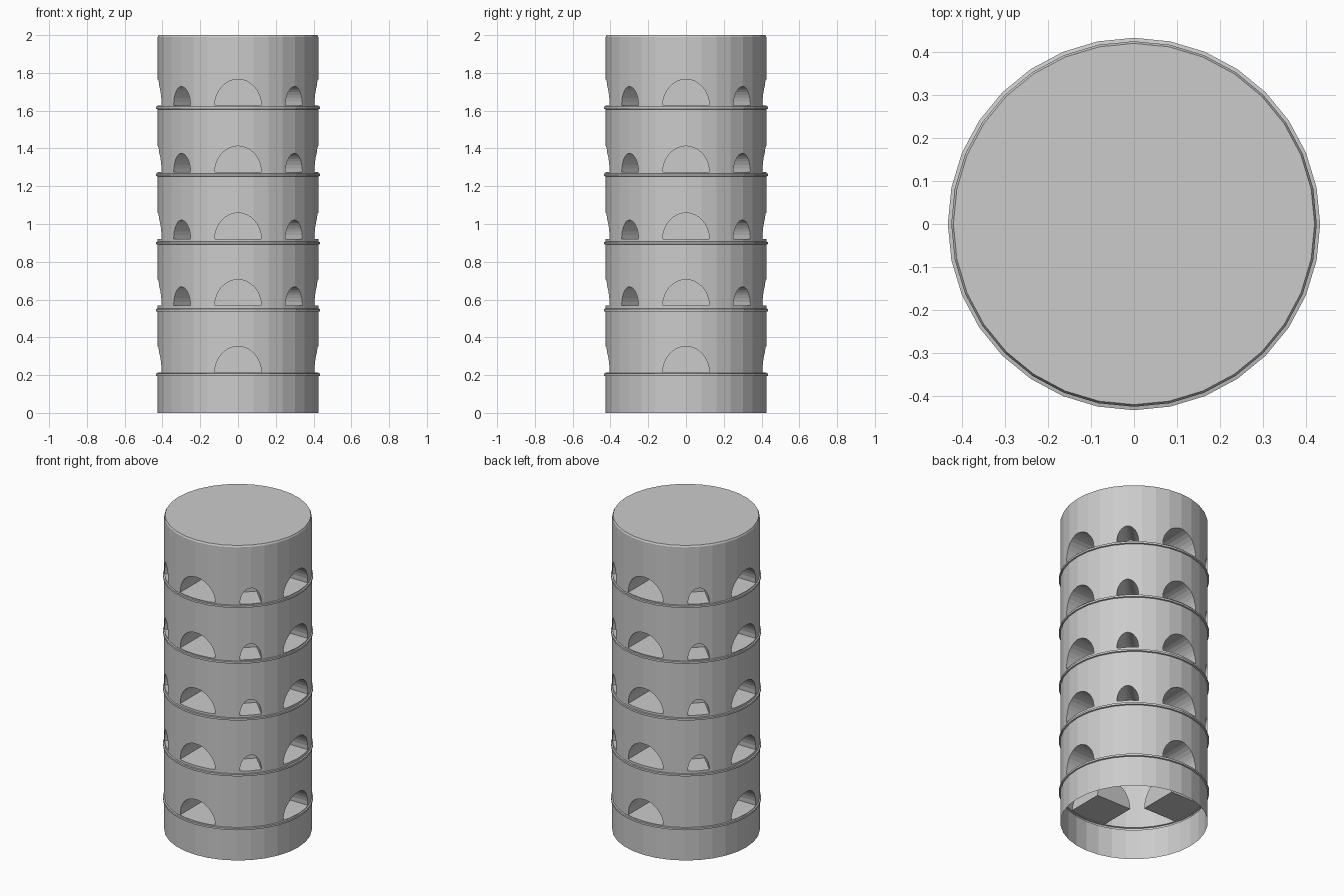
import bpy, bmesh
from math import sin, cos, pi

if "Cube" in bpy.data.objects:
    bpy.data.objects.remove(bpy.data.objects["Cube"])

SIDES = 32
R, R_LIP = 0.425, 0.433
LIPS = [0.21, 0.552, 0.907, 1.268, 1.623]        # top edge of each lip ring
FLOORS = [0.214 + 0.3535 * i for i in range(5)]  # pocket floors


def finish(bm, name):
    bmesh.ops.recalc_face_normals(bm, faces=bm.faces)
    me = bpy.data.meshes.new(name)
    bm.to_mesh(me)
    bm.free()
    ob = bpy.data.objects.new(name, me)
    bpy.context.collection.objects.link(ob)
    return ob


# Tower: lathed profile with a thin lip ring under every row of openings
profile = [(R, 0)]
for z in LIPS:
    profile += [(R, z - 0.016), (R_LIP, z - 0.014), (R_LIP, z - 0.002), (R, z)]
profile += [(R, 1.99), (R - 0.005, 2.0)]
bm = bmesh.new()
rings = [[bm.verts.new((r * cos(2 * pi * i / SIDES), r * sin(2 * pi * i / SIDES), z))
          for i in range(SIDES)] for r, z in profile]
for a, b in zip(rings, rings[1:]):
    for i in range(SIDES):
        j = (i + 1) % SIDES
        bm.faces.new((a[i], a[j], b[j], b[i]))
bm.faces.new(rings[0])
bm.faces.new(rings[-1])
tower = finish(bm, "tower_shell")


def arch(bm, angle, z, half_w, height, r_in, r_out=0.6, n=16):
    """Arched pocket running radially from r_in to r_out."""
    ends = []
    for r in (r_in, r_out):
        loop = []
        for k in range(n + 1):
            t = half_w * cos(pi * k / n)
            loop.append(bm.verts.new((r * cos(angle) - t * sin(angle),
                                      r * sin(angle) + t * cos(angle),
                                      z + height * sin(pi * k / n))))
        ends.append(loop)
        bm.faces.new(loop)
    for k in range(n + 1):
        m = (k + 1) % (n + 1)
        bm.faces.new((ends[0][k], ends[0][m], ends[1][m], ends[1][k]))


# Pockets: four wide arches per row, four narrow diagonal ones above the first row
bm = bmesh.new()
for row, z in enumerate(FLOORS):
    for q in range(4):
        arch(bm, q * pi / 2, z, 0.123, 0.138, 0.18)
        if row:
            arch(bm, q * pi / 2 + pi / 4, z, 0.063, 0.10, 0.26)
cutter = finish(bm, "pocket_cutter")

mod = tower.modifiers.new("pockets", 'BOOLEAN')
mod.operation = 'DIFFERENCE'
mod.solver = 'EXACT'
mod.object = cutter
bpy.context.view_layer.objects.active = tower
tower.select_set(True)
bpy.ops.object.modifier_apply(modifier=mod.name)
bpy.data.objects.remove(cutter, do_unlink=True)

# Open underside
bm = bmesh.new()
bm.from_mesh(tower.data)
base = [f for f in bm.faces if all(v.co.z < 0.001 for v in f.verts)]
bmesh.ops.delete(bm, geom=base, context='FACES')
bm.to_mesh(tower.data)
bm.free()
